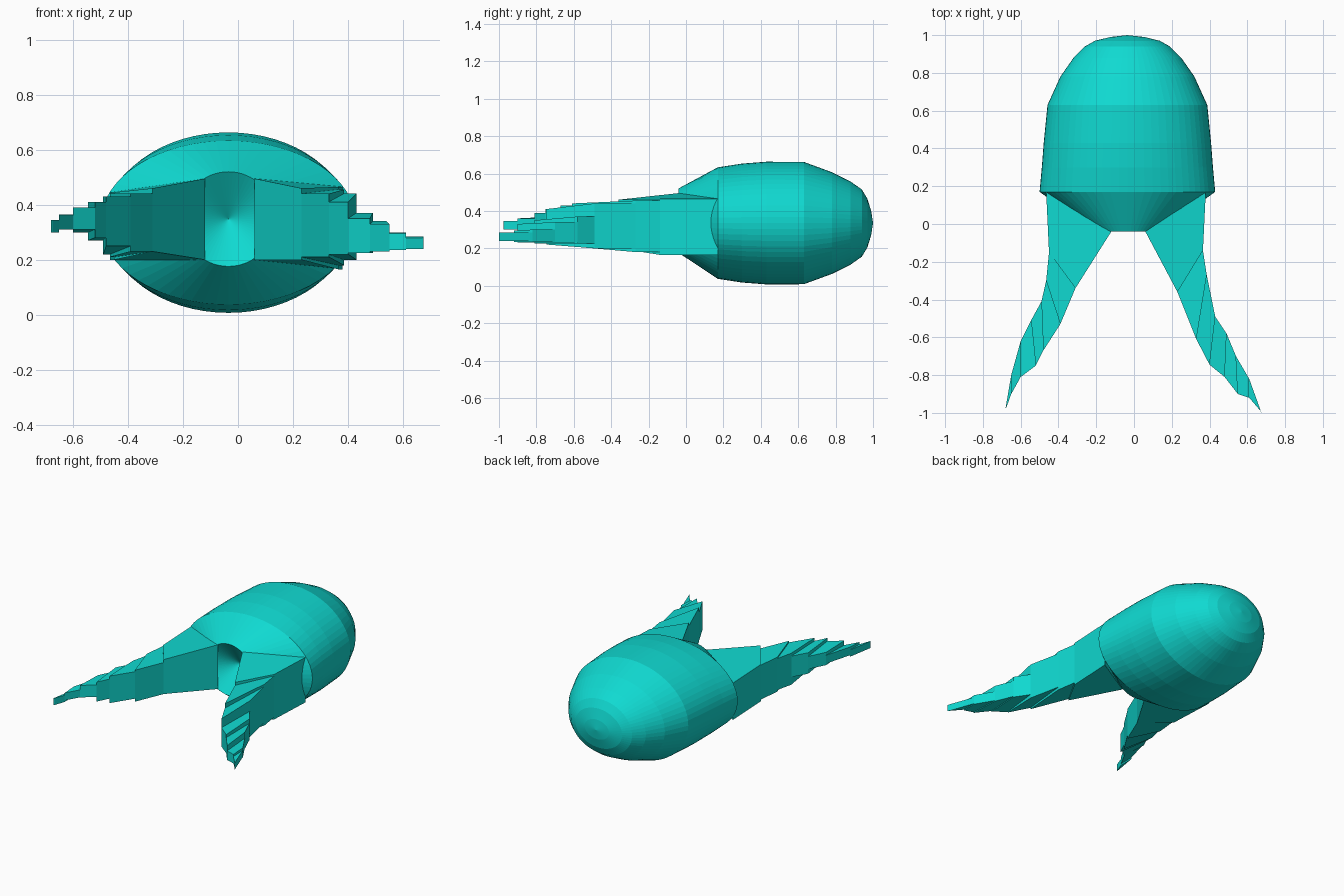
import bpy, bmesh, math

mat = bpy.data.materials.new("turquoise")
mat.diffuse_color = (0.005, 0.70, 0.64, 1)


def finish(bm, name):
    bmesh.ops.recalc_face_normals(bm, faces=bm.faces)
    me = bpy.data.meshes.new(name)
    bm.to_mesh(me)
    bm.free()
    me.materials.append(mat)
    ob = bpy.data.objects.new(name, me)
    bpy.context.collection.objects.link(ob)
    return ob


# Hull: elliptical sections (y, half width, half height) lofted along y
CX, CZ, N = -0.035, 0.335, 64
sections = [(-0.04, 0.17, 0.172), (0.17, 0.465, 0.298), (0.30, 0.453, 0.318),
            (0.43, 0.443, 0.328), (0.63, 0.423, 0.327), (0.78, 0.355, 0.272),
            (0.88, 0.285, 0.222), (0.94, 0.225, 0.18), (0.97, 0.172, 0.13),
            (0.99, 0.09, 0.065)]
bm = bmesh.new()
rings = []
for y, a, b in sections:
    cz = CZ + (0.013 if y < 0 else 0)
    rings.append([bm.verts.new((CX + a * math.cos(2 * math.pi * i / N), y,
                                max(0, cz + b * math.sin(2 * math.pi * i / N))))
                  for i in range(N)])
for r, s in zip(rings, rings[1:]):
    for i in range(N):
        j = (i + 1) % N
        bm.faces.new((r[i], r[j], s[j], s[i]))
# rounded nose tip and conical hollow at the open end
nose = bm.verts.new((CX, 1.0, CZ))
hollow = bm.verts.new((CX, 0.08, CZ + 0.013))
for i in range(N):
    j = (i + 1) % N
    bm.faces.new((rings[-1][i], rings[-1][j], nose))
    bm.faces.new((rings[0][j], rings[0][i], hollow))
finish(bm, "hull")


# Fins: chain of stepped blades between outer and inner edge points
def fin(name, outer, inner, heights):
    bm = bmesh.new()
    for k, (z0, z1, z2, z3) in enumerate(heights):
        pts = [outer[k], outer[k + 1], inner[k + 1], inner[k]]
        zs = [(z0, z1), (z0, z1), (z2, z3), (z2, z3)]
        if k == 0:                      # root meets the rim of the hull
            zs[3] = (0.20, 0.495)
        lo = [bm.verts.new((x, y, z[0])) for (x, y), z in zip(pts, zs)]
        hi = [bm.verts.new((x, y, z[1])) for (x, y), z in zip(pts, zs)]
        bm.faces.new(lo)
        bm.faces.new(hi)
        for i in range(4):
            j = (i + 1) % 4
            if (lo[i].co - lo[j].co).length > 1e-5:
                bm.faces.new((lo[i], lo[j], hi[j], hi[i]))
    bmesh.ops.remove_doubles(bm, verts=bm.verts, dist=1e-5)
    finish(bm, name)


# per blade: outer bottom, outer top, inner bottom, inner top
fin("left_fin",
    [(-0.465, 0.17), (-0.45, -0.15), (-0.465, -0.30), (-0.49, -0.41),
     (-0.545, -0.51), (-0.60, -0.62), (-0.65, -0.80), (-0.68, -0.975)],
    [(-0.12, -0.04), (-0.31, -0.34), (-0.39, -0.53), (-0.48, -0.67),
     (-0.52, -0.75), (-0.60, -0.81), (-0.65, -0.90), (-0.675, -0.97)],
    [(0.20, 0.445, 0.23, 0.46), (0.21, 0.44, 0.23, 0.44), (0.22, 0.43, 0.25, 0.43),
     (0.27, 0.41, 0.28, 0.41), (0.30, 0.385, 0.31, 0.39),
     (0.31, 0.365, 0.31, 0.36), (0.30, 0.345, 0.30, 0.345)])
fin("right_fin",
    [(0.38, 0.17), (0.365, -0.14), (0.385, -0.27), (0.43, -0.49),
     (0.49, -0.58), (0.54, -0.70), (0.61, -0.82), (0.675, -1.0)],
    [(0.06, -0.04), (0.23, -0.36), (0.33, -0.61), (0.40, -0.745),
     (0.48, -0.81), (0.55, -0.90), (0.61, -0.92), (0.67, -0.99)],
    [(0.165, 0.465, 0.20, 0.46), (0.18, 0.455, 0.21, 0.44), (0.20, 0.44, 0.22, 0.41),
     (0.225, 0.37, 0.225, 0.35), (0.23, 0.34, 0.23, 0.33),
     (0.235, 0.30, 0.235, 0.295), (0.24, 0.285, 0.24, 0.28)])
